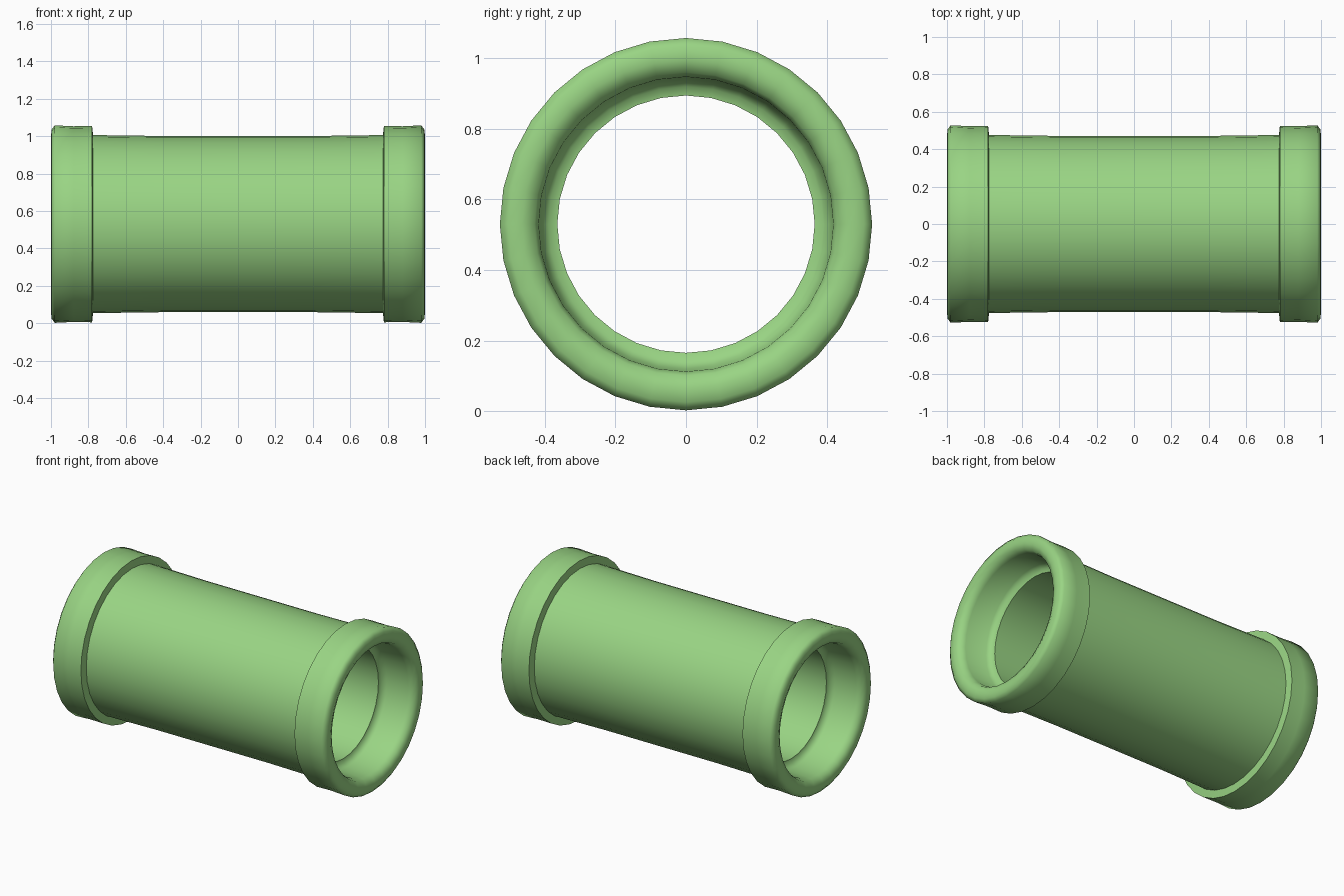
import bpy
import bmesh
from math import cos, sin, tau

cube = bpy.data.objects.get("Cube")
if cube:
    bpy.data.objects.remove(cube)

SIDES = 32
CENTRE_Z = 0.53

green = bpy.data.materials.new("pipe green")
green.use_nodes = True
colour = (0.32, 0.66, 0.23, 1)
green.diffuse_color = colour
green.node_tree.nodes["Principled BSDF"].inputs["Base Color"].default_value = colour


def lathe(name, profile, sharp):
    """Turn a closed (x, radius) profile around the x axis; sharp lists crease rings."""
    bm = bmesh.new()
    rings = [[bm.verts.new((x, r * sin(tau * i / SIDES), CENTRE_Z + r * cos(tau * i / SIDES)))
              for i in range(SIDES)] for x, r in profile]
    for k, ring in enumerate(rings):
        following = rings[(k + 1) % len(rings)]
        for i in range(SIDES):
            j = (i + 1) % SIDES
            face = bm.faces.new((ring[i], ring[j], following[j], following[i]))
            face.smooth = True
    bmesh.ops.recalc_face_normals(bm, faces=bm.faces)
    for k in sharp:
        for i in range(SIDES):
            bm.edges.get((rings[k][i], rings[k][(i + 1) % SIDES])).smooth = False
    mesh = bpy.data.meshes.new(name)
    bm.to_mesh(mesh)
    bm.free()
    mesh.materials.append(green)
    obj = bpy.data.objects.new(name, mesh)
    bpy.context.collection.objects.link(obj)
    return obj


# Right half: waisted tube, collar, rounded rim, socket recess, step and bore
half = [(0.40, 0.471), (0.775, 0.476), (0.78, 0.525), (0.88, 0.523), (0.98, 0.528),
        (0.997, 0.505), (1.0, 0.465), (0.985, 0.43), (0.95, 0.418),
        (0.80, 0.41), (0.775, 0.39), (0.77, 0.365)]
mirrored = [(-x, r) for x, r in reversed(half)]
profile = half + mirrored
creases = [1, 2, len(half) - 1]
creases += [len(profile) - 1 - k for k in creases]
lathe("pipe", profile, creases)
